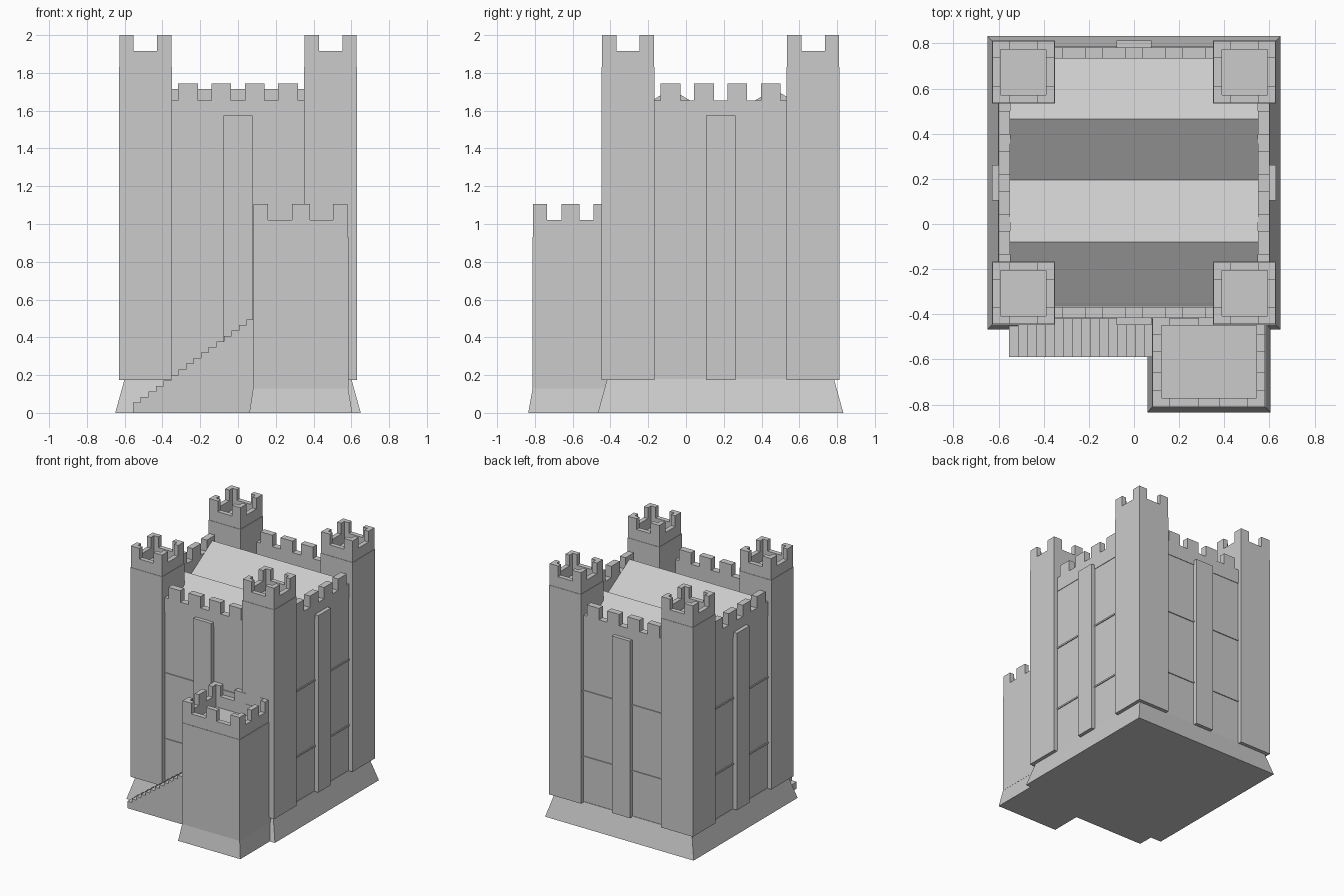
import bpy, bmesh

if "Cube" in bpy.data.objects:
    bpy.data.objects.remove(bpy.data.objects["Cube"])

CY = 0.183          # keep centre along y
HALF = 0.60         # keep wall half width
OUT = 0.63          # tower and buttress face

stone = bpy.data.materials.new("grey stone")
stone.diffuse_color = (0.6, 0.6, 0.6, 1)
stone.use_nodes = True
stone.node_tree.nodes["Principled BSDF"].inputs["Base Color"].default_value = stone.diffuse_color


def frustum(bm, low, high, z0, z1):
    """Block between two rectangles given as (x0, x1, y0, y1)."""
    rings = []
    for (x0, x1, y0, y1), z in ((low, z0), (high, z1)):
        rings.append([bm.verts.new((x, y, z)) for x, y in
                      ((x0, y0), (x1, y0), (x1, y1), (x0, y1))])
    a, b = rings
    bm.faces.new(a[::-1])
    bm.faces.new(b)
    for i in range(4):
        j = (i + 1) % 4
        bm.faces.new((a[i], a[j], b[j], b[i]))


def box(bm, x0, x1, y0, y1, z0, z1):
    frustum(bm, (x0, x1, y0, y1), (x0, x1, y0, y1), z0, z1)


def parapet(bm, x0, x1, y0, y1, z0, z1, top, t, xspans, yspans):
    """Hollow wall ring with merlons standing on it."""
    for a in (y0, y1 - t):
        box(bm, x0, x1, a, a + t, z0, z1)
        for s, e in xspans:
            box(bm, s, e, a, a + t, z1, top)
    for a in (x0, x1 - t):
        box(bm, a, a + t, y0 + t, y1 - t, z0, z1)
        for s, e in yspans:
            box(bm, a, a + t, max(s, y0 + t), min(e, y1 - t), z1, top)


def prism(bm, profile, axis_pts):
    """Extrude a closed profile between two points of the remaining axis."""
    ends = [[bm.verts.new(p) for p in axis_pts(profile, k)] for k in (0, 1)]
    a, b = ends
    bm.faces.new(a)
    bm.faces.new(b[::-1])
    n = len(a)
    for i in range(n):
        j = (i + 1) % n
        bm.faces.new((a[i], b[i], b[j], a[j]))


def finish(name, bm):
    bmesh.ops.recalc_face_normals(bm, faces=bm.faces)
    me = bpy.data.meshes.new(name)
    bm.to_mesh(me)
    bm.free()
    me.materials.append(stone)
    bpy.context.collection.objects.link(bpy.data.objects.new(name, me))


def square(h):
    return (-h, h, CY - h, CY + h)


# Sloping plinth under the keep
bm = bmesh.new()
frustum(bm, square(0.65), square(HALF), 0, 0.18)
finish("keep_plinth", bm)

# Keep walls
bm = bmesh.new()
box(bm, *square(HALF - 0.004), 0.18, 1.54)
finish("keep_walls", bm)

# String courses around the walls
bm = bmesh.new()
for z in (0.53, 1.05):
    box(bm, *square(HALF + 0.003), z, z + 0.012)
finish("string_courses", bm)

# Keep parapet with four merlons on each side
bm = bmesh.new()
spans = [(-0.318 + i * 0.177, -0.213 + i * 0.177) for i in range(4)]
parapet(bm, *square(HALF), 1.54, 1.655, 1.745, 0.05, spans,
        [(CY + s, CY + e) for s, e in spans])
finish("keep_parapet", bm)

# Double pitched roof
bm = bmesh.new()
profile = [(-0.365, 1.50), (-0.365, 1.54), (-0.35, 1.55), (-0.08, 1.715),
           (0.195, 1.55), (0.465, 1.715), (0.735, 1.55), (0.735, 1.50)]
prism(bm, profile, lambda p, k: [((-0.55, 0.55)[k], y, z) for y, z in p])
finish("roof", bm)

# Flat buttress in the middle of each wall
bm = bmesh.new()
for s in (-1, 1):
    a, b = sorted((s * 0.58, s * OUT))
    box(bm, -0.078, 0.078, CY + a, CY + b, 0.175, 1.575)
    box(bm, a, b, CY - 0.078, CY + 0.078, 0.175, 1.575)
finish("buttresses", bm)

# Corner towers
for sx, side in ((-1, "left"), (1, "right")):
    for sy, end in ((-1, "front"), (1, "back")):
        bm = bmesh.new()
        x0, x1 = sorted((sx * 0.35, sx * OUT))
        y0, y1 = sorted((CY + sy * 0.35, CY + sy * OUT))
        box(bm, x0, x1, y0, y1, 0.175, 1.83)
        i, m = 0.003, 0.078
        parapet(bm, x0 + i, x1 - i, y0 + i, y1 - i, 1.83, 1.915, 2.0, 0.036,
                [(x0 + i, x0 + m), (x1 - m, x1 - i)],
                [(y0 + i, y0 + m), (y1 - m, y1 - i)])
        finish(f"{end}_{side}_tower", bm)

# Forebuilding: plinth, body and parapet
bm = bmesh.new()
frustum(bm, (0.06, 0.605, -0.835, -0.40), (0.08, 0.583, -0.812, -0.40), 0, 0.13)
finish("forebuilding_plinth", bm)
bm = bmesh.new()
box(bm, 0.079, 0.584, -0.813, -0.41, 0.13, 0.93)
finish("forebuilding_body", bm)
bm = bmesh.new()
parapet(bm, 0.083, 0.58, -0.81, -0.412, 0.93, 1.02, 1.105, 0.038,
        [(0.083, 0.16), (0.285, 0.38), (0.503, 0.58)],
        [(-0.81, -0.735), (-0.66, -0.565), (-0.49, -0.412)])
finish("forebuilding_parapet", bm)

# Solid staircase rising to the forebuilding
bm = bmesh.new()
n, x0, x1 = 16, -0.555, 0.085
profile = [(x0, 0)]
for i in range(n):
    z = 0.055 + i * 0.44 / (n - 1)
    profile += [(x0 + (x1 - x0) * i / n, z), (x0 + (x1 - x0) * (i + 1) / n, z)]
profile.append((x1, 0))
prism(bm, profile, lambda p, k: [(x, (-0.59, -0.41)[k], z) for x, z in p])
finish("staircase", bm)
